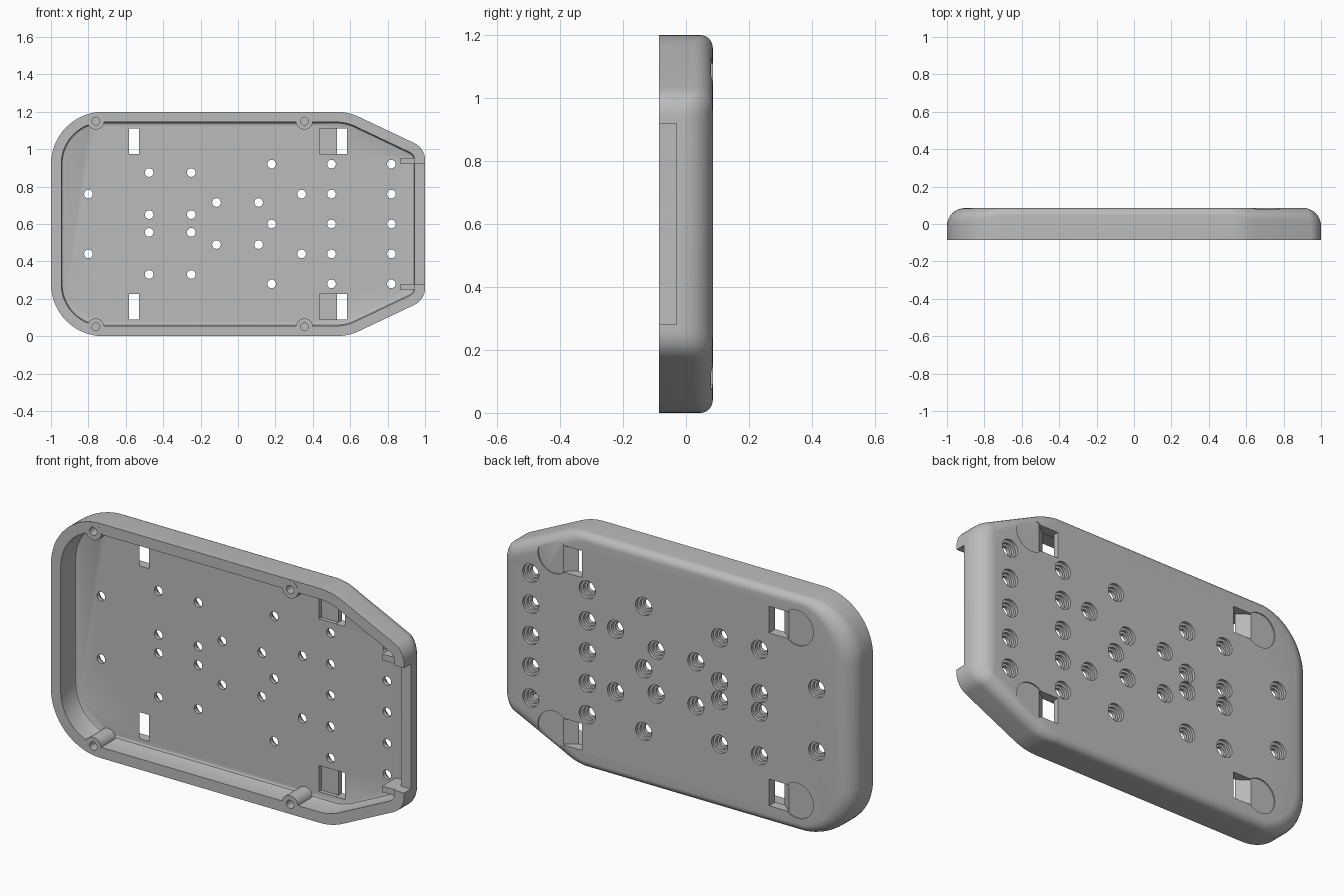
import bpy, bmesh, math
from mathutils import Vector

if "Cube" in bpy.data.objects:
    bpy.data.objects.remove(bpy.data.objects["Cube"], do_unlink=True)

FRONT, FLOOR, BACK = -0.085, 0.035, 0.085
MID = 0.6

grey = bpy.data.materials.new("plain grey plastic")
grey.use_nodes = True
grey.diffuse_color = (0.5, 0.5, 0.5, 1)
grey.node_tree.nodes["Principled BSDF"].inputs["Base Color"].default_value = (0.5, 0.5, 0.5, 1)


def loft(bm, rings):
    """Closed solid through a list of equal-length rings."""
    rows = [[bm.verts.new(p) for p in ring] for ring in rings]
    n = len(rows[0])
    for a, b in zip(rows, rows[1:]):
        for i in range(n):
            j = (i + 1) % n
            bm.faces.new((a[i], a[j], b[j], b[i]))
    bm.faces.new(rows[0])
    bm.faces.new(rows[-1][::-1])


def circle(x, z, r, y, n=28):
    return [(x + r * math.cos(math.tau * i / n), y, z + r * math.sin(math.tau * i / n))
            for i in range(n)]


def lathe(bm, x, z, profile):
    loft(bm, [circle(x, z, r, y) for r, y in profile])


def box(bm, x0, x1, y0, y1, z0, z1):
    loft(bm, [[(x0, y, z0), (x1, y, z0), (x1, y, z1), (x0, y, z1)] for y in (y0, y1)])


def make(name, bm):
    bmesh.ops.recalc_face_normals(bm, faces=bm.faces[:])
    mesh = bpy.data.meshes.new(name)
    bm.to_mesh(mesh)
    bm.free()
    mesh.materials.append(grey)
    ob = bpy.data.objects.new(name, mesh)
    bpy.context.collection.objects.link(ob)
    return ob


def rounded_outline(corners):
    """Points and outward normals of a counter-clockwise polygon with round corners."""
    out = []
    for i, (x, z, r, steps) in enumerate(corners):
        p = Vector((x, z))
        prev = Vector(corners[i - 1][:2])
        nxt = Vector(corners[(i + 1) % len(corners)][:2])
        d0, d1 = (p - prev).normalized(), (nxt - p).normalized()
        n0, n1 = Vector((d0.y, -d0.x)), Vector((d1.y, -d1.x))
        turn = math.acos(d0.dot(d1))
        centre = p - d0 * r * math.tan(turn / 2) - n0 * r
        a0 = math.atan2(n0.y, n0.x)
        for k in range(steps + 1):
            a = a0 + turn * k / steps
            n = Vector((math.cos(a), math.sin(a)))
            out.append((centre + n * r, n))
    return out


outline = rounded_outline([
    (-1, 0, 0.28, 16), (0.59, 0, 0.3, 6), (1, 0.195, 0.1, 8),
    (1, 1.005, 0.1, 8), (0.59, 1.2, 0.3, 6), (-1, 1.2, 0.28, 16)])


def inset_ring(d, y):
    return [(p.x - n.x * d, y, p.y - n.y * d) for p, n in outline]


def fillet_ring(t):
    """Back edge rounding, wider on the two ends than on the long sides."""
    ring = []
    for p, n in outline:
        r = 0.04 + 0.055 * abs(n.x)
        q = p - n * r * (1 - math.cos(t))
        ring.append((q.x, BACK - r * (1 - math.sin(t)), q.y))
    return ring


# Tray shell: floor, small inner fillet, rim, outer wall, rounded back
bm = bmesh.new()
loft(bm, [inset_ring(0.07, FLOOR), inset_ring(0.0594, FLOOR - 0.0044),
          inset_ring(0.055, FLOOR - 0.015), inset_ring(0.055, FRONT), inset_ring(0, FRONT)]
     + [fillet_ring(math.pi / 2 * k / 8) for k in range(9)])
tray = make("tray", bm)

# Screw bosses and the two guide ribs beside the end opening
boss_spots = [(x, MID + s * 0.55) for x in (-0.76, 0.355) for s in (-1, 1)]
bm = bmesh.new()
for x, z in boss_spots:
    lathe(bm, x, z, [(0.045, FRONT - 0.0005), (0.045, FLOOR + 0.005)])
for z in (0.262, 0.938):
    box(bm, 0.87, 0.965, -0.075, FLOOR + 0.005, z - 0.016, z + 0.016)
additions = make("bosses_and_ribs", bm)

# Stepped screw holes, sunk from the back, and blind boss holes
five = (0.28, 0.44, 0.6, 0.76, 0.92)
columns = {-0.8: (0.44, 0.76), -0.475: (0.33, 0.555, 0.65, 0.875),
           -0.25: (0.33, 0.555, 0.65, 0.875), -0.115: (0.49, 0.715),
           0.11: (0.49, 0.715), 0.18: (0.28, 0.6, 0.92), 0.34: (0.44, 0.76),
           0.5: five, 0.82: five}
bm = bmesh.new()
for x, heights in columns.items():
    for z in heights:
        lathe(bm, x, z, [(0.046, 0.1), (0.046, 0.07), (0.034, 0.069),
                         (0.034, 0.055), (0.023, 0.054), (0.023, 0.0)])
for x, z in boss_spots:
    lathe(bm, x, z, [(0.021, -0.1), (0.021, 0.0)])
holes = make("hole_cutter", bm)

# Keyhole mounts: shallow disc, ramped slot, and front relief pockets
discs, slots, pockets = bmesh.new(), bmesh.new(), bmesh.new()
ramp = [(0.64, 0.1), (0.64, 0.079), (0.575, 0.03), (0.575, 0.0), (0.53, 0.0), (0.53, 0.1)]
for z in (MID - 0.4425, MID + 0.4425):
    for s in (-1, 1):
        lathe(discs, s * 0.69, z, [(0.09, 0.1), (0.09, 0.079)])
        loft(slots, [[(s * x, y, z + h) for x, y in ramp] for h in (-0.068, 0.068)])
    box(pockets, 0.435, 0.55, 0.0, 0.055, z - 0.067, z + 0.067)

# Opening in the end wall
notch = bmesh.new()
box(notch, 0.9, 1.1, -0.2, -0.03, 0.28, 0.92)

cuts = [holes, make("disc_cutter", discs), make("slot_cutter", slots),
        make("pocket_cutter", pockets), make("notch_cutter", notch)]

for tool, mode in [(additions, 'UNION')] + [(c, 'DIFFERENCE') for c in cuts]:
    mod = tray.modifiers.new(tool.name, 'BOOLEAN')
    mod.operation = mode
    mod.solver = 'EXACT'
    mod.object = tool
    tool.hide_render = True

# Bake the cuts, remove the helpers and smooth the rounded surfaces
graph = bpy.context.evaluated_depsgraph_get()
graph.update()
baked = bpy.data.meshes.new_from_object(tray.evaluated_get(graph))
tray.modifiers.clear()
tray.data = baked
for tool in [additions] + cuts:
    bpy.data.objects.remove(tool, do_unlink=True)
baked.materials.clear()
baked.materials.append(grey)
bpy.ops.object.select_all(action='DESELECT')
tray.select_set(True)
bpy.context.view_layer.objects.active = tray
bpy.ops.object.shade_smooth_by_angle(angle=math.radians(30))
